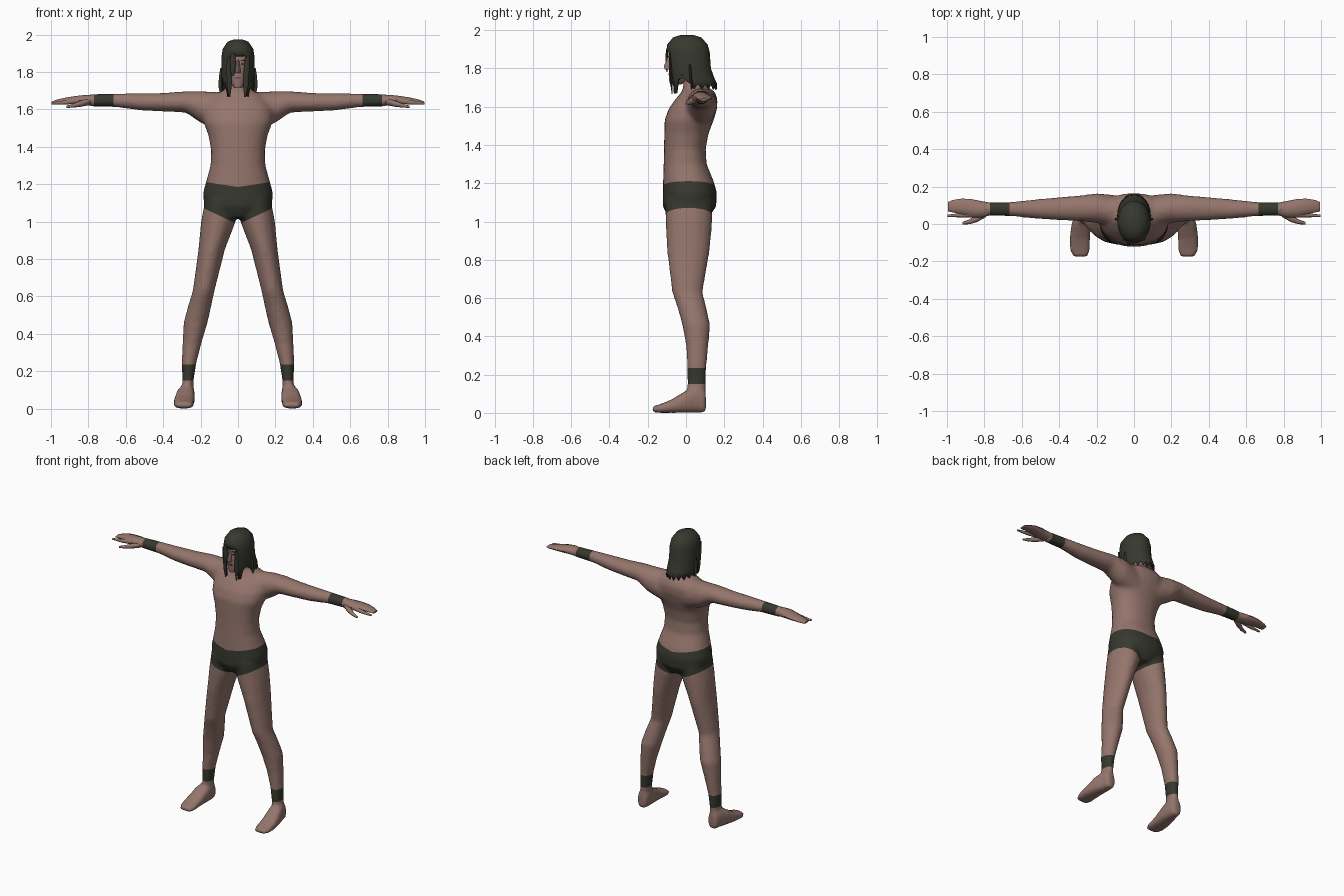
import bpy, bmesh, math
from mathutils import Vector

cube = bpy.data.objects.get("Cube")
if cube:
    bpy.data.objects.remove(cube)


def material(name, rgb):
    m = bpy.data.materials.new(name)
    m.use_nodes = True
    col = (*rgb, 1)
    m.diffuse_color = col
    m.node_tree.nodes["Principled BSDF"].inputs["Base Color"].default_value = col
    return m


SKIN = material("skin", (0.30, 0.18, 0.15))
DARK = material("dark_cloth_and_hair", (0.037, 0.041, 0.028))
LIP = material("lips", (0.16, 0.06, 0.05))


def finish(bm, name, mats, angle=60):
    bmesh.ops.recalc_face_normals(bm, faces=bm.faces)
    me = bpy.data.meshes.new(name)
    bm.to_mesh(me)
    bm.free()
    ob = bpy.data.objects.new(name, me)
    bpy.context.collection.objects.link(ob)
    for m in mats:
        me.materials.append(m)
    bpy.ops.object.select_all(action="DESELECT")
    ob.select_set(True)
    bpy.context.view_layer.objects.active = ob
    bpy.ops.object.shade_smooth_by_angle(angle=math.radians(angle))
    return ob


def loft(bm, axis, rings, side=1, n=16, power=1.0):
    """Closed tube; ring = (position on axis, centre a, centre b, radius a, radius b)."""
    loops = []
    for t, ca, cb, ra, rb in rings:
        loop = []
        for i in range(n):
            w = 2 * math.pi * i / n
            c, s = math.cos(w), math.sin(w)
            a = ca + ra * math.copysign(abs(c) ** power, c)
            b = cb + rb * math.copysign(abs(s) ** power, s)
            p = {"x": (t, a, b), "y": (a, t, b), "z": (a, b, t)}[axis]
            loop.append(bm.verts.new((p[0] * side, p[1], p[2])))
        loops.append(loop)
    for lo, hi in zip(loops, loops[1:]):
        for i in range(n):
            j = (i + 1) % n
            bm.faces.new((lo[i], lo[j], hi[j], hi[i]))
    bm.faces.new(loops[0])
    bm.faces.new(loops[-1])


def box_ring(z, x0, x1, y0, y1):
    return (z, (x0 + x1) / 2, (y0 + y1) / 2, (x1 - x0) / 2, (y1 - y0) / 2)


# Body: torso, neck, arms, legs and feet fused into one skin
TORSO = [(1.02, .09, -.09, .12), (1.08, .18, -.122, .158), (1.15, .188, -.122, .162),
         (1.21, .172, -.12, .145), (1.30, .147, -.117, .108), (1.38, .144, -.115, .103),
         (1.46, .158, -.114, .118), (1.53, .185, -.112, .145), (1.59, .19, -.09, .163),
         (1.64, .17, -.055, .165), (1.68, .13, -.02, .15), (1.705, .07, -.015, .11),
         (1.74, .052, -.015, .09), (1.80, .05, -.02, .08)]
LEG = [(1.12, .02, .175, -.11, .14), (1.0, .012, .198, -.108, .138), (.85, .07, .212, -.1, .125),
       (.63, .125, .242, -.073, .087), (.55, .142, .267, -.045, .107), (.46, .162, .291, -.02, .127),
       (.35, .195, .297, 0, .117), (.24, .223, .302, .006, .107), (.15, .237, .297, .006, .105),
       (.06, .24, .305, .006, .104)]
ARM = [(.06, .06, 1.58, .09, .11), (.2, .085, 1.613, .08, .085), (.28, .084, 1.64, .07, .057),
       (.4, .082, 1.638, .062, .05), (.52, .08, 1.64, .053, .046), (.65, .08, 1.648, .039, .037),
       (.8, .08, 1.648, .037, .033)]
FOOT = [(.104, .272, .055, .032, .055), (.06, .273, .068, .042, .068), (0, .282, .058, .052, .058),
        (-.08, .29, .034, .056, .034), (-.14, .29, .022, .055, .022), (-.177, .285, .018, .04, .016)]
bm = bmesh.new()
loft(bm, "z", [box_ring(z, -w, w, f, b) for z, w, f, b in TORSO], n=24, power=.9)
for side in (1, -1):
    loft(bm, "z", [box_ring(*r) for r in LEG], side)
    loft(bm, "x", ARM, side)
    loft(bm, "y", FOOT, side, power=.75)
rough = finish(bm, "body_rough", [SKIN])
fuse = rough.modifiers.new("fuse", "REMESH")
fuse.mode = "VOXEL"
fuse.voxel_size = .012
relax = rough.modifiers.new("relax", "SMOOTH")
relax.factor, relax.iterations = .5, 6
fused = bpy.data.meshes.new_from_object(
    rough.evaluated_get(bpy.context.evaluated_depsgraph_get()))
bm = bmesh.new()
bm.from_mesh(fused)
bpy.data.objects.remove(rough)


# Trunks, ankle bands and wrist bands are cut into the skin
def trunk_top(x):
    return 1.185 + .15 * abs(x)


def trunk_bottom(x):
    return .985 + .47 * abs(x)


cuts = [((0, 0, z), (0, 0, 1)) for z in (.15, .235)]
for s in (1, -1):
    cuts += [((0, 0, trunk_top(0)), (-.15 * s, 0, 1)), ((0, 0, trunk_bottom(0)), (-.47 * s, 0, 1))]
    cuts += [((s * x, 0, 0), (1, 0, 0)) for x in (.665, .77)]
for co, no in cuts:
    bmesh.ops.bisect_plane(bm, geom=bm.verts[:] + bm.edges[:] + bm.faces[:],
                           plane_co=co, plane_no=Vector(no).normalized(), dist=1e-5)
for f in bm.faces:
    c = f.calc_center_median()
    trunks = abs(c.x) < .3 and trunk_bottom(c.x) < c.z < trunk_top(c.x)
    f.material_index = int(trunks or .15 < c.z < .235 or .665 < abs(c.x) < .77)
finish(bm, "body", [SKIN, DARK], 80)

# Hands: palm with joined fingers, a separate forefinger and a thumb
PALM = [(.77, .08, 1.648, .034, .03), (.82, .078, 1.65, .045, .028), (.87, .085, 1.65, .048, .022),
        (.92, .094, 1.648, .042, .016), (.97, .095, 1.641, .033, .011), (.995, .092, 1.636, .025, .006)]
FINGER = [(.85, .05, 1.648, .014, .017), (.92, .047, 1.637, .012, .012), (.998, .044, 1.632, .006, .006)]
THUMB = [(.79, .06, 1.642, .022, .02), (.84, .03, 1.63, .02, .017), (.88, .012, 1.62, .013, .011),
         (.918, .004, 1.613, .007, .006)]
for side, label in ((1, "left"), (-1, "right")):
    bm = bmesh.new()
    for rings in (PALM, FINGER, THUMB):
        loft(bm, "x", rings, side, n=10)
    finish(bm, label + "_hand", [SKIN])

# Head and nose
bm = bmesh.new()
loft(bm, "z", [(1.715, 0, -.055, .022, .028), (1.745, 0, -.03, .042, .06), (1.80, 0, 0, .06, .088),
               (1.86, 0, .005, .068, .092), (1.92, 0, .005, .068, .085), (1.95, 0, .005, .04, .05)])
loft(bm, "z", [(1.795, 0, -.092, .014, .018), (1.81, 0, -.094, .013, .022), (1.865, 0, -.083, .006, .01)], n=8)
finish(bm, "head", [SKIN])


def plate(name, mat, x, y, z, w, h):
    bm = bmesh.new()
    bmesh.ops.create_cube(bm, size=1)
    for v in bm.verts:
        v.co = (x + v.co.x * w, y + v.co.y * .008, z + v.co.z * h)
    finish(bm, name, [mat], 30)


for side, label in ((1, "left"), (-1, "right")):
    plate(label + "_eye", DARK, side * .026, -.081, 1.842, .022, .01)
    plate(label + "_brow", DARK, side * .027, -.082, 1.862, .028, .006)
plate("mouth", LIP, 0, -.088, 1.77, .03, .008)

# Hair: cap that hangs down as a ragged curtain, open at the face
HAIR = [(1.974, .022, -.03, .04), (1.962, .055, -.068, .08), (1.925, .081, -.098, .113),
        (1.885, .088, -.104, .124), (1.80, .089, -.095, .13), (1.745, .09, -.085, .15),
        (1.70, .09, -.08, .163)]
N = 36
bm = bmesh.new()
rows = []
for k, (z, w, f, b) in enumerate(HAIR):
    row = []
    for i in range(N):
        a = 2 * math.pi * i / N
        x, y = w * math.cos(a), (f + b) / 2 + (b - f) / 2 * math.sin(a)
        drop = z
        if k == len(HAIR) - 1:
            drop = 1.67 if y < -.05 else 1.735 if y < .02 else 1.69
            drop += .03 * (i % 2) * (y > -.05)
        row.append(bm.verts.new((x, y, drop)))
    rows.append(row)
bm.faces.new(rows[0])
for k in range(len(rows) - 1):
    for i in range(N):
        j = (i + 1) % N
        q = (rows[k][i], rows[k][j], rows[k + 1][j], rows[k + 1][i])
        mid = sum((v.co for v in q), Vector()) / 4
        if not (k > 2 and mid.y < 0 and abs(mid.x) < .04):
            bm.faces.new(q)
bmesh.ops.delete(bm, geom=[v for v in bm.verts if not v.link_faces], context="VERTS")
hair = finish(bm, "hair", [DARK], 50)
shell = hair.modifiers.new("thickness", "SOLIDIFY")
shell.thickness = .008

# Loose locks falling over the face and beside the neck
LOCKS = [("face_lock", -.028, -.1, 1.9, -.028, -.1, 1.78, .016),
         ("left_front_lock", .05, -.086, 1.88, .038, -.072, 1.665, .015),
         ("right_front_lock", -.05, -.086, 1.88, -.045, -.072, 1.665, .013),
         ("left_side_lock", .085, .02, 1.82, .094, .03, 1.69, .014),
         ("right_side_lock", -.085, .02, 1.82, -.094, .03, 1.69, .014)]
for name, x0, y0, z0, x1, y1, z1, r in LOCKS:
    bm = bmesh.new()
    rings = []
    for t, k in ((0, .7), (.35, 1), (.75, .9), (1, .3)):
        rings.append((z0 + (z1 - z0) * t, x0 + (x1 - x0) * t, y0 + (y1 - y0) * t, r * k, .007 * k))
    loft(bm, "z", rings, n=8)
    finish(bm, name, [DARK])
